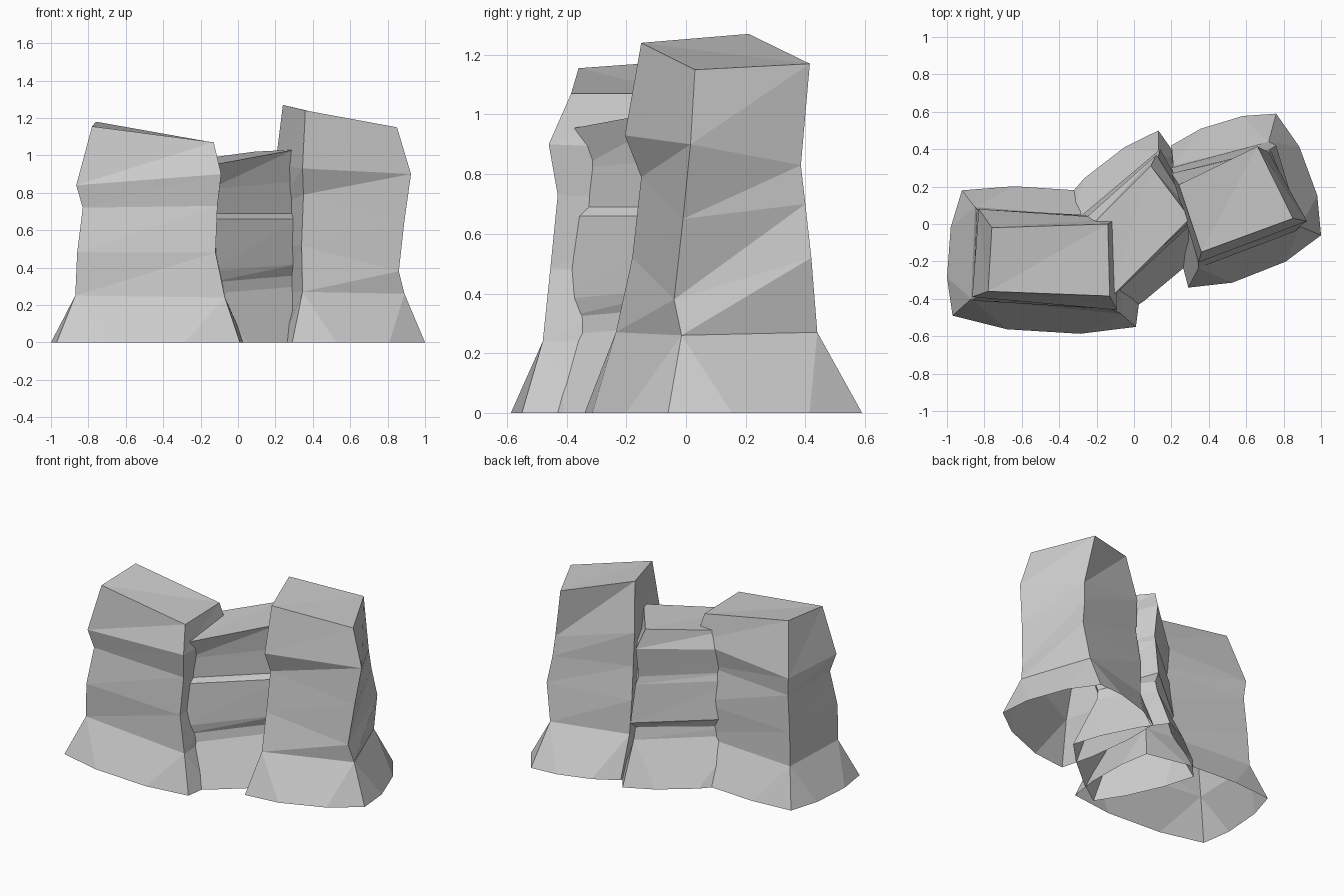
import bpy
from mathutils import Vector


def rock(name, columns, bulge):
    """Loft four corner columns (counter-clockwise, listed bottom to top), open underneath.
    Each base edge gets two extra points pushed outwards so the foot is rounded."""
    verts, faces = [], []

    def add(p):
        verts.append(tuple(p))
        return len(verts) - 1

    cols = [[add(p) for p in col] for col in columns]
    for i in range(4):
        a, b = cols[i], cols[(i + 1) % 4]
        # flared foot
        p, q = Vector(verts[a[0]]), Vector(verts[b[0]])
        d = q - p
        out = Vector((d.y, -d.x, 0)).normalized() * bulge[i]
        m1, m2 = add(p.lerp(q, 0.3) + out), add(p.lerp(q, 0.7) + out)
        faces += [(a[0], m1, a[1]), (m1, m2, b[1], a[1]), (m2, b[0], b[1])]
        # faceted bands above the foot
        for k in range(1, len(a) - 1):
            faces += [(a[k], b[k], b[k + 1]), (a[k], b[k + 1], a[k + 1])]
    # cap
    t = [c[-1] for c in cols]
    faces += [(t[0], t[1], t[2]), (t[0], t[2], t[3])]
    mesh = bpy.data.meshes.new(name)
    mesh.from_pydata(verts, [], faces)
    mesh.update()
    obj = bpy.data.objects.new(name, mesh)
    bpy.context.collection.objects.link(obj)
    return obj


# Left pillar: front-left, front-right, back-right, back-left corners
rock("left_rock", [
    [(-.97, -.49, 0), (-.87, -.40, .25), (-.86, -.41, .48), (-.83, -.37, .72), (-.865, -.39, .84), (-.78, -.36, 1.155)],
    [(.01, -.55, 0), (-.07, -.48, .24), (-.12, -.455, .48), (-.11, -.43, .73), (-.09, -.46, .90), (-.13, -.385, 1.07)],
    [(.0, .12, 0), (-.07, .03, .25), (-.11, .04, .48), (-.11, .0, .72), (-.09, .03, .88), (-.14, .0, 1.07)],
    [(-.92, .18, 0), (-.85, .09, .25), (-.84, .08, .48), (-.82, .07, .72), (-.83, .08, .84), (-.76, -.02, 1.18)],
], [.055, .03, .04, .045])

# Middle pillar: turned about 45 degrees, with ledges
rock("middle_rock", [
    [(-.12, -.53, 0), (-.15, -.42, .26), (-.15, -.41, .32), (-.16, -.43, .38), (-.15, -.39, .66), (-.15, -.36, .69), (-.15, -.36, .82), (-.13, -.40, .95)],
    [(.42, -.08, 0), (.33, .04, .30), (.33, .05, .36), (.33, .02, .42), (.33, .04, .66), (.31, .06, .69), (.31, .06, .86), (.30, .03, 1.03)],
    [(.13, .50, 0), (.13, .38, .28), (.13, .36, .36), (.14, .40, .40), (.13, .36, .65), (.12, .34, .70), (.12, .37, .90), (.09, .31, 1.02)],
    [(-.40, .09, 0), (-.37, -.05, .28), (-.37, -.06, .34), (-.37, -.03, .40), (-.36, -.06, .65), (-.36, -.08, .70), (-.35, -.05, .86), (-.28, -.06, .97)],
], [.02, .03, .04, .03])

# Right pillar: tallest, turned about 25 degrees
rock("right_rock", [
    [(.29, -.34, 0), (.345, -.235, .27), (.34, -.18, .52), (.35, -.15, .79), (.345, -.205, .93), (.36, -.15, 1.24)],
    [(1.0, -.06, 0), (.89, -.015, .26), (.86, -.04, .38), (.89, -.01, .65), (.925, .015, .90), (.85, .03, 1.15)],
    [(.76, .59, 0), (.72, .44, .27), (.76, .42, .52), (.73, .40, .70), (.72, .385, .83), (.66, .415, 1.17)],
    [(.20, .42, 0), (.21, .31, .27), (.20, .30, .50), (.21, .27, .72), (.20, .27, .95), (.24, .21, 1.27)],
], [.062, .055, .04, .03])
